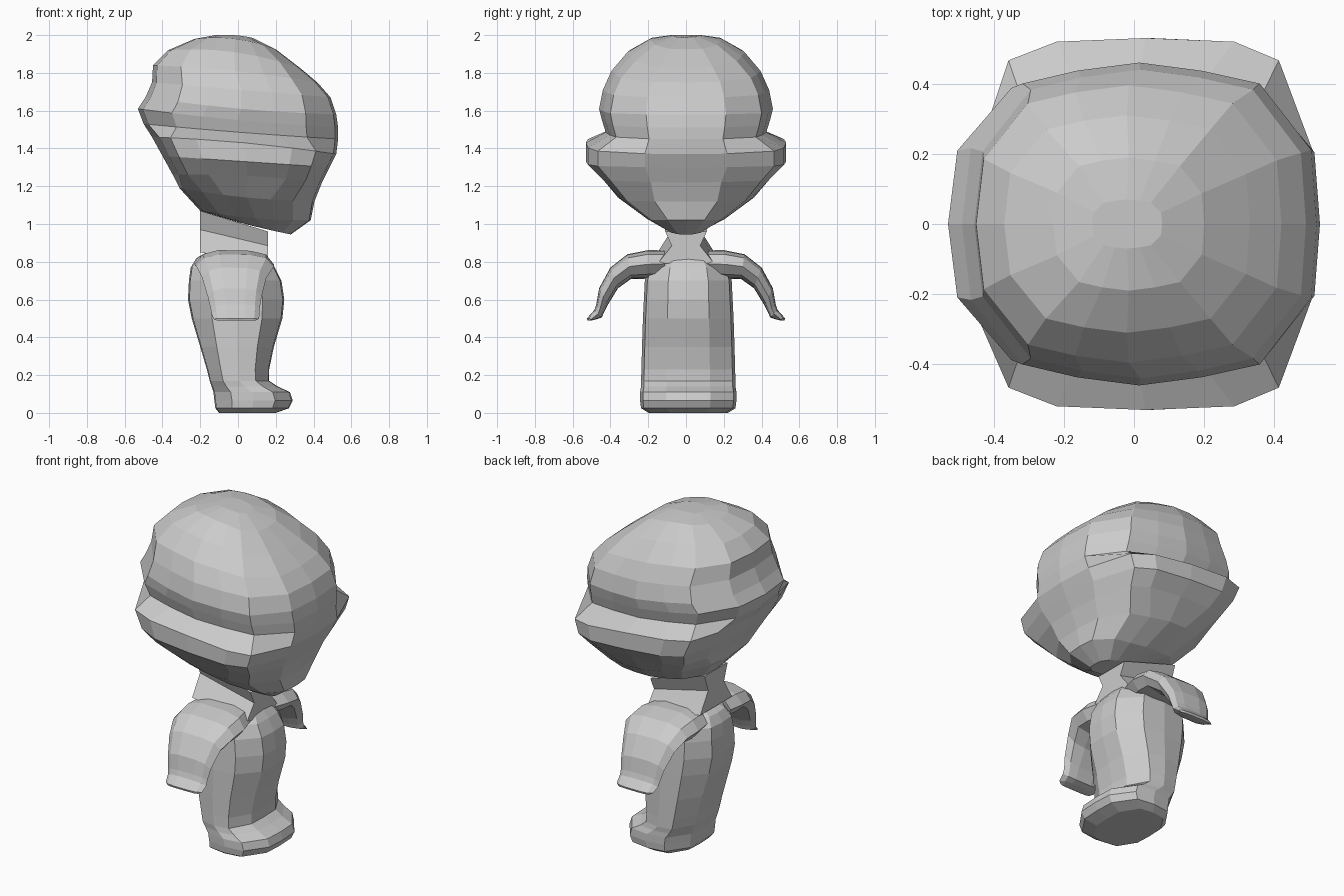
import bpy, bmesh

# Half outlines (u along x, v along y), mirrored into closed rings
ROUND = [(1, 0), (.97, .46), (.68, .87), (.35, .95), (0, 1), (-.35, .95), (-.66, .87), (-.95, .47), (-1, 0)]
RIDGE = [(1, 0), (.97, .41), (.78, .88), (.52, .98), (0, 1), (-.52, .98), (-.80, .88), (-.92, .55), (-1, 0)]
BODY = [(1, 0), (.97, .46), (.55, .94), (0, 1), (-.55, .94), (-.97, .46), (-1, 0)]
ARM = [(1, 0), (.8, .7), (.4, .95), (-.4, 1), (-.8, .7), (-1, 0)]
BOX = [(1, 1), (-1, 1)]


def full(half):
    return half + [(u, -v) for u, v in reversed(half) if v > 0]


def loft(name, rings, caps=True):
    bm = bmesh.new()
    loops = [[bm.verts.new(p) for p in ring] for ring in rings]
    for a, b in zip(loops, loops[1:]):
        for i in range(len(a)):
            j = (i + 1) % len(a)
            bm.faces.new((a[i], a[j], b[j], b[i]))
    if caps:
        bm.faces.new(loops[0])
        bm.faces.new(loops[-1])
    bmesh.ops.recalc_face_normals(bm, faces=bm.faces)
    mesh = bpy.data.meshes.new(name)
    bm.to_mesh(mesh)
    bm.free()
    ob = bpy.data.objects.new(name, mesh)
    bpy.context.collection.objects.link(ob)
    return ob


def tilted_ring(half, xb, zb, xf, zf, zm, w, y0=0):
    """Ring through a back point, a front point and a side height."""
    c, h = (xb + xf) / 2, (xf - xb) / 2
    return [(c + u * h, y0 + v * w,
             zm + u * (zf - zb) / 2 + u * u * ((zf + zb) / 2 - zm))
            for u, v in full(half)]


# Head: dome, side ridge, then jaw
dome = [(-.12, 2.0, .08, 1.985, 2.0, .07),
        (-.23, 1.98, .20, 1.925, 1.98, .19),
        (-.37, 1.92, .33, 1.825, 1.91, .31),
        (-.45, 1.84, .42, 1.75, 1.81, .395),
        (-.455, 1.75, .49, 1.67, 1.71, .44),
        (-.49, 1.67, .52, 1.58, 1.61, .46),
        (-.53, 1.61, .53, 1.51, 1.55, .445),
        (-.50, 1.53, .53, 1.45, 1.485, .425)]
ridge = [(-.455, 1.46, .52, 1.37, 1.43, .53),
         (-.40, 1.36, .485, 1.30, 1.33, .53),
         (-.345, 1.26, .445, 1.22, 1.255, .455)]
jaw = [(-.31, 1.19, .405, 1.12, 1.14, .36),
       (-.20, 1.07, .385, 1.02, 1.03, .21),
       (.0, 1.01, .28, .945, .975, .09)]
loft("head", [tilted_ring(ROUND, *r) for r in dome]
     + [tilted_ring(RIDGE, *r) for r in ridge]
     + [tilted_ring(ROUND, *r) for r in jaw])

# Neck: pinched slanted block
neck = [(.85, .79, .15), (.97, .885, .075), (1.07, .96, .11)]
loft("neck", [tilted_ring(BOX, -.2, zb, .16, zf, (zb + zf) / 2, w)
              for zb, zf, w in neck])

# Body tapering down to joined feet: back x, front x, height, half width
body = [(-.10, .20, .0, .21), (-.12, .27, .025, .25), (-.125, .29, .065, .255),
        (-.13, .275, .11, .255), (-.14, .21, .14, .25), (-.15, .165, .17, .25),
        (-.165, .165, .23, .248), (-.20, .19, .35, .245), (-.245, .235, .5, .24),
        (-.265, .245, .6, .235), (-.26, .23, .7, .23), (-.25, .195, .77, .21),
        (-.22, .155, .82, .16), (-.15, .09, .86, .11)]
loft("body_and_feet", [tilted_ring(BODY, xb, z, xf, z, z, w, .012)
                       for xb, xf, z, w in body])

# Arms: upper edge (y, z), lower edge (y, z), back x, front x
arm = [(.10, .86, .12, .72, -.22, .16), (.20, .862, .22, .71, -.23, .19),
       (.31, .84, .29, .71, -.22, .19), (.40, .77, .36, .66, -.19, .15),
       (.46, .66, .415, .57, -.16, .125), (.475, .575, .435, .53, -.145, .115),
       (.485, .545, .445, .505, -.14, .115), (.525, .50, .475, .495, -.13, .11),
       (.52, .488, .505, .488, -.11, .09)]
for side, name in ((1, "left_arm"), (-1, "right_arm")):
    rings = []
    for yu, zu, yl, zl, xb, xf in arm:
        c, h = (xb + xf) / 2, (xf - xb) / 2
        rings.append([(c + u * h,
                       side * ((yu + yl) / 2 + v * (yu - yl) / 2),
                       (zu + zl) / 2 + v * (zu - zl) / 2) for u, v in full(ARM)])
    loft(name, rings)
